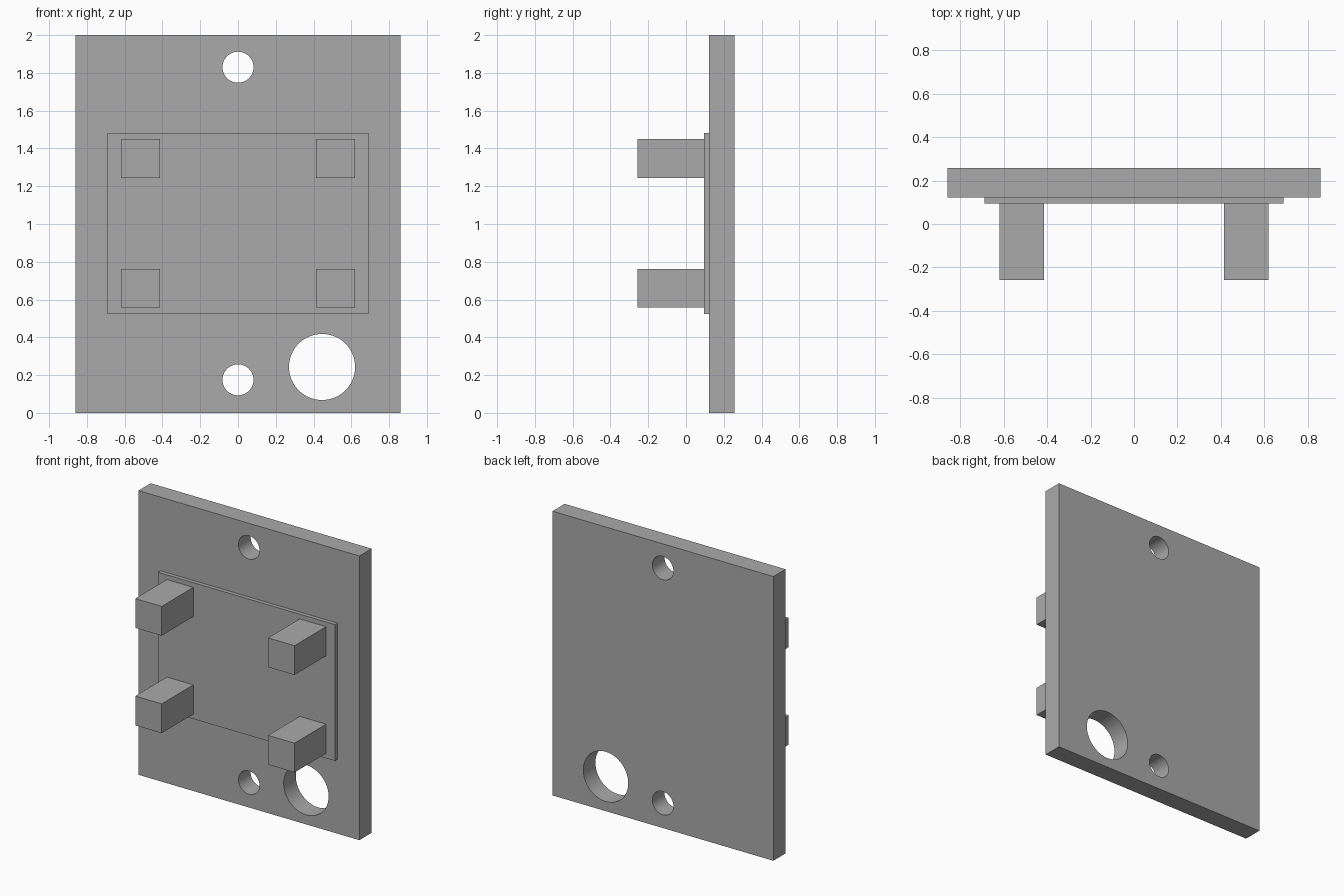
import bpy
import math

default = bpy.data.objects.get("Cube")
if default:
    bpy.data.objects.remove(default, do_unlink=True)

# One plain grey for the whole bracket
GREY = (0.4, 0.4, 0.4, 1.0)
grey = bpy.data.materials.new("plain grey")
grey.use_nodes = True
grey.diffuse_color = GREY
for node in grey.node_tree.nodes:
    if node.type == "BSDF_PRINCIPLED":
        node.inputs["Base Color"].default_value = GREY


def box(name, low, high):
    """Axis-aligned block between two corners."""
    centre = [(a + b) / 2 for a, b in zip(low, high)]
    bpy.ops.mesh.primitive_cube_add(size=1, location=centre)
    obj = bpy.context.object
    obj.name = name
    obj.scale = [b - a for a, b in zip(low, high)]
    bpy.ops.object.transform_apply(location=False, rotation=False, scale=True)
    obj.data.materials.append(grey)
    return obj


def drill(target, x, z, radius):
    """Cut a round hole through the target along y."""
    bpy.ops.mesh.primitive_cylinder_add(
        vertices=64, radius=radius, depth=1,
        location=(x, BACK, z), rotation=(math.pi / 2, 0, 0))
    cutter = bpy.context.object
    cutter.hide_render = True
    cutter.data.materials.append(grey)
    cut = target.modifiers.new("hole", "BOOLEAN")
    cut.operation = "DIFFERENCE"
    cut.solver = "EXACT"
    cut.object = cutter
    bpy.ops.object.select_all(action="DESELECT")
    target.select_set(True)
    bpy.context.view_layer.objects.active = target
    bpy.ops.object.modifier_apply(modifier=cut.name)
    bpy.data.objects.remove(cutter, do_unlink=True)


# Depth planes from back to front
BACK, PLATE_FRONT, PAD_FRONT, PEG_FRONT = 0.257, 0.122, 0.094, -0.257

# Back plate with two screw holes and one large cable hole
plate = box("back_plate", (-0.86, PLATE_FRONT, 0), (0.86, BACK, 2))
drill(plate, 0, 1.83, 0.082)
drill(plate, 0, 0.175, 0.082)
drill(plate, 0.445, 0.243, 0.175)
bpy.ops.object.shade_smooth_by_angle(angle=math.radians(30))

# Raised mounting pad
box("mounting_pad", (-0.69, PAD_FRONT, 0.523), (0.69, PLATE_FRONT, 1.482))

# Four square pegs, one near each corner of the pad
HALF = 0.103
for side, x in (("left", 0.517), ("right", -0.517)):
    for level, z in (("upper", 1.346), ("lower", 0.66)):
        box(f"{level}_{side}_peg",
            (x - HALF, PEG_FRONT, z - HALF),
            (x + HALF, PAD_FRONT, z + HALF))
